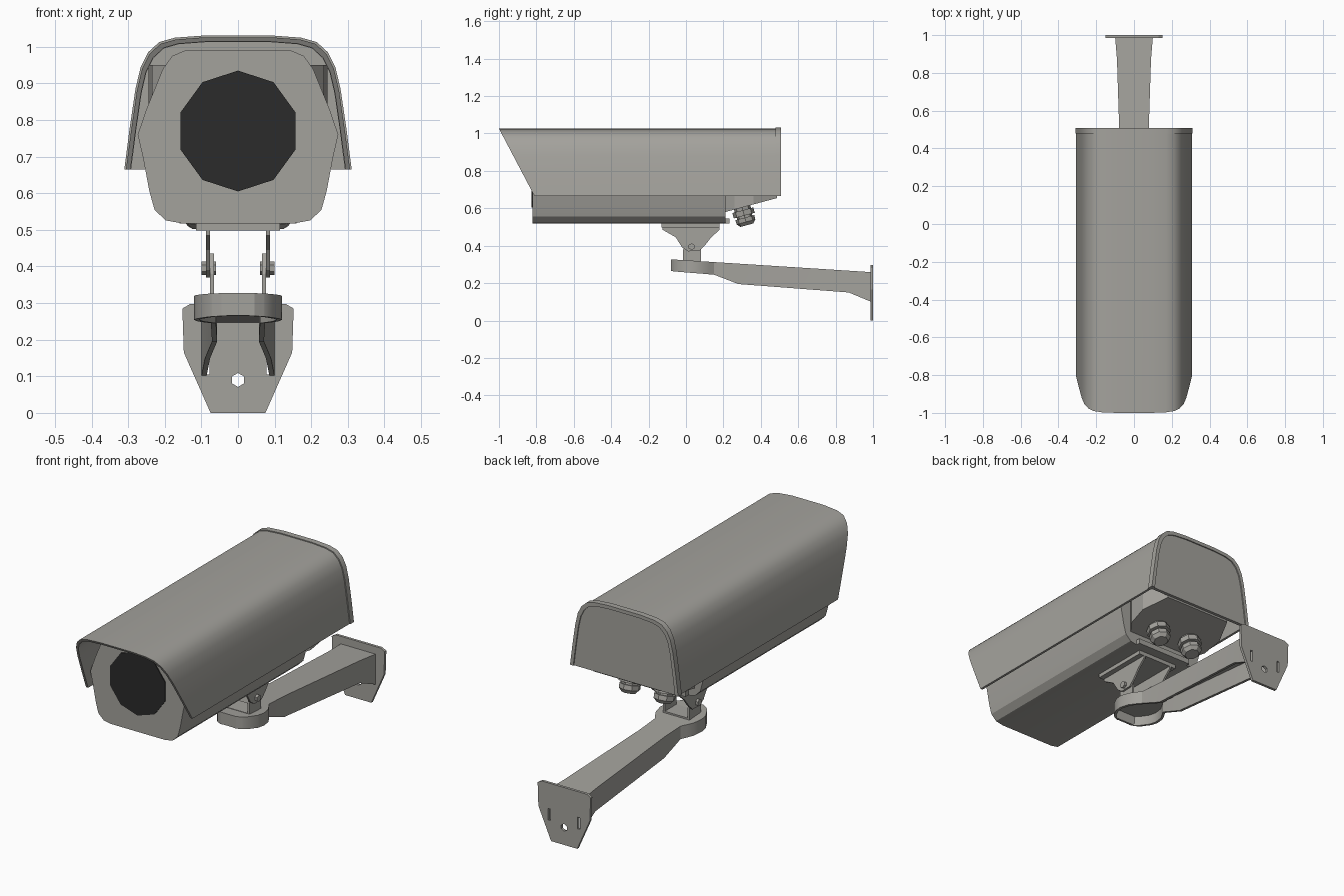
import bpy, bmesh, math
from mathutils import Vector, Matrix

if "Cube" in bpy.data.objects:
    bpy.data.objects.remove(bpy.data.objects["Cube"])


def material(name, col):
    m = bpy.data.materials.new(name)
    m.diffuse_color = (*col, 1)
    m.use_nodes = True
    m.node_tree.nodes["Principled BSDF"].inputs["Base Color"].default_value = m.diffuse_color
    return m


GREY = material("warm_grey_paint", (0.37, 0.362, 0.335))
DARK = material("dark_glass", (0.024, 0.024, 0.024))


def loft(name, rings, mat=GREY, smooth=None):
    """Skin closed rings of 3D points and cap both ends."""
    bm = bmesh.new()
    vs = [[bm.verts.new(p) for p in r] for r in rings]
    n = len(rings[0])
    for a, b in zip(vs, vs[1:]):
        for i in range(n):
            j = (i + 1) % n
            bm.faces.new((a[i], a[j], b[j], b[i]))
    bm.faces.new(vs[0])
    bm.faces.new(vs[-1][::-1])
    bmesh.ops.recalc_face_normals(bm, faces=bm.faces)
    me = bpy.data.meshes.new(name)
    bm.to_mesh(me)
    bm.free()
    me.materials.append(mat)
    ob = bpy.data.objects.new(name, me)
    bpy.context.collection.objects.link(ob)
    if smooth:
        bpy.ops.object.select_all(action='DESELECT')
        ob.select_set(True)
        bpy.context.view_layer.objects.active = ob
        bpy.ops.object.shade_smooth_by_angle(angle=math.radians(smooth))
    return ob


def prism_y(name, pts, y0, y1, mat=GREY, smooth=None):
    return loft(name, [[(x, y, z) for x, z in pts] for y in (y0, y1)], mat, smooth)


def prism_x(name, pts, x0, x1):
    return loft(name, [[(x, y, z) for y, z in pts] for x in (x0, x1)])


def mirrored(half):
    """Right-hand half outline, listed bottom to top, to a full outline."""
    return half + [(-x, z) for x, z in reversed(half)]


def circle(cx, cz, r, n, turn=0.0):
    return [(cx + r * math.sin(turn + i * math.tau / n),
             cz + r * math.cos(turn + i * math.tau / n)) for i in range(n)]


def rect(x0, x1, z0, z1):
    return [(x0, z0), (x1, z0), (x1, z1), (x0, z1)]


# Sun shield: open arch with a slanted front edge
arch = mirrored([(.306, .665), (.292, .77), (.276, .88), (.262, .94), (.242, .98),
                 (.212, 1.008), (.17, 1.02), (.09, 1.026)])


def shell(pts, t):
    """Thin U-shaped outline from an open arch."""
    k = 1 - t / .3
    return pts + [(x * k, z if z < .67 else .665 + (z - .665) * (1 - t / .365))
                  for x, z in reversed(pts)]


def slant(z):
    return -1 + (1.026 - z) * .19 / .361


u = shell(arch, .012)
loft("sun_shield", [[(x, slant(z), z) for x, z in u], [(x, .49, z) for x, z in u]], smooth=35)
rim = [(x * 1.015, z if z < .67 else z + .005) for x, z in arch]
prism_y("shield_rear_rim", shell(rim, .018), .478, .508, smooth=35)
prism_y("shield_back_plate", arch, .485, .502)

# Housing body with a chamfered section
body = mirrored([(.155, .518), (.198, .526), (.228, .555), (.242, .605), (.26, .70),
                 (.274, .76), (.25, .83), (.205, .94), (.18, .975), (.145, .99)])
prism_y("housing_body", body, -.82, .21, smooth=25)
prism_y("body_rear_lip", rect(-.16, .16, .518, .545), .205, .232)


# Rear housing: chamfered plan, slanted underside
def under(y):
    return .58 + (y - .21) * .27


plan = mirrored([(.19, .20), (.235, .26), (.245, .36), (.19, .487)])
loft("rear_housing", [[(x, y, under(y)) for x, y in plan], [(x, y, .95) for x, y in plan]])

# Front window
prism_y("lens_window", circle(0, .77, .165, 10), -.825, -.80, DARK)

# Cable glands, square to the slanted underside
axis = Vector((0, .26, -.966)).normalized()
rot = Vector((0, 0, 1)).rotation_difference(axis).to_matrix().to_4x4()
for s in (-1, 1):
    prof = [(-.01, .045), (.015, .045), (.015, .058), (.045, .058), (.045, .042),
            (.056, .042), (.056, .052), (.08, .052), (.098, .036), (.098, .018)]
    m = Matrix.Translation((s * .10, .30, under(.30))) @ rot
    loft("cable_gland", [[m @ Vector((x, y, h)) for x, y in circle(0, 0, r, 8)]
                         for h, r in prof])

# Tilting joint: upper fork, lower fork, bolts
loft("joint_top_plate", [[(x, y, z) for x, y in rect(-.115, .115, -.13, .18)]
                         for z in (.498, .52)])
upper = [(-.13, .515), (-.125, .485), (-.055, .445), (-.02, .39), (.01, .37), (.07, .372),
         (.10, .40), (.135, .445), (.18, .485), (.18, .515)]
lower = [(-.015, .312), (.08, .312), (.08, .38), (.055, .435), (.01, .435), (-.015, .38)]
for s in (-1, 1):
    prism_x("joint_upper_cheek", upper, s * .077, s * .087)
    prism_x("joint_lower_cheek", lower, s * .066, s * .076)
    prism_x("joint_bolt", circle(.03, .395, .018, 6), s * .06, s * .1)
loft("joint_lower_base", [[(x, y, z) for x, y in rect(-.076, .076, -.015, .08)]
                          for z in (.312, .325)])

# Wall arm: hollow channel open below, with a rounded head
# (y, half width, bottom z, solid)
sections = [(-.08, .045, .265, 1), (-.066, .07, .263, 1), (-.064, .073, .263, 0),
            (-.045, .09, .261, 0), (0, .114, .257, 0), (.04, .12, .254, 0), (.09, .110, .25, 0),
            (.125, .09, .247, 0), (.15, .074, .245, 0), (.28, .071, .195, 0),
            (.87, .09, .15, 0), (.99, .1, .10, 0)]
rings = []
for y, w, zb, solid in sections:
    zt = .322 - .064 * y
    wi, zi = w - .014, (zb + .001 if solid else zt - .014)
    rings.append([(x, y, z) for x, z in
                  [(-w, zb), (-w, zt), (w, zt), (w, zb), (wi, zb), (wi, zi), (-wi, zi), (-wi, zb)]])
loft("wall_arm", rings, smooth=25)

# Wall plate with a screw hole and two slots
plate = prism_y("wall_plate", mirrored([(.075, 0), (.148, .165), (.152, .285), (.13, .298)]),
                .986, 1.0)
cuts = [circle(0, .09, .019, 6)] + [rect(s * .085 - .007, s * .085 + .007, .105, .165)
                                    for s in (-1, 1)]
bpy.ops.object.select_all(action='DESELECT')
bpy.context.view_layer.objects.active = plate
plate.select_set(True)
for c in cuts:
    cutter = prism_y("cutter", c, .95, 1.05)
    cutter.hide_render = True
    mod = plate.modifiers.new("cut", 'BOOLEAN')
    mod.operation = 'DIFFERENCE'
    mod.solver = 'EXACT'
    mod.object = cutter
    bpy.ops.object.modifier_apply(modifier=mod.name)
    bpy.data.objects.remove(cutter)
